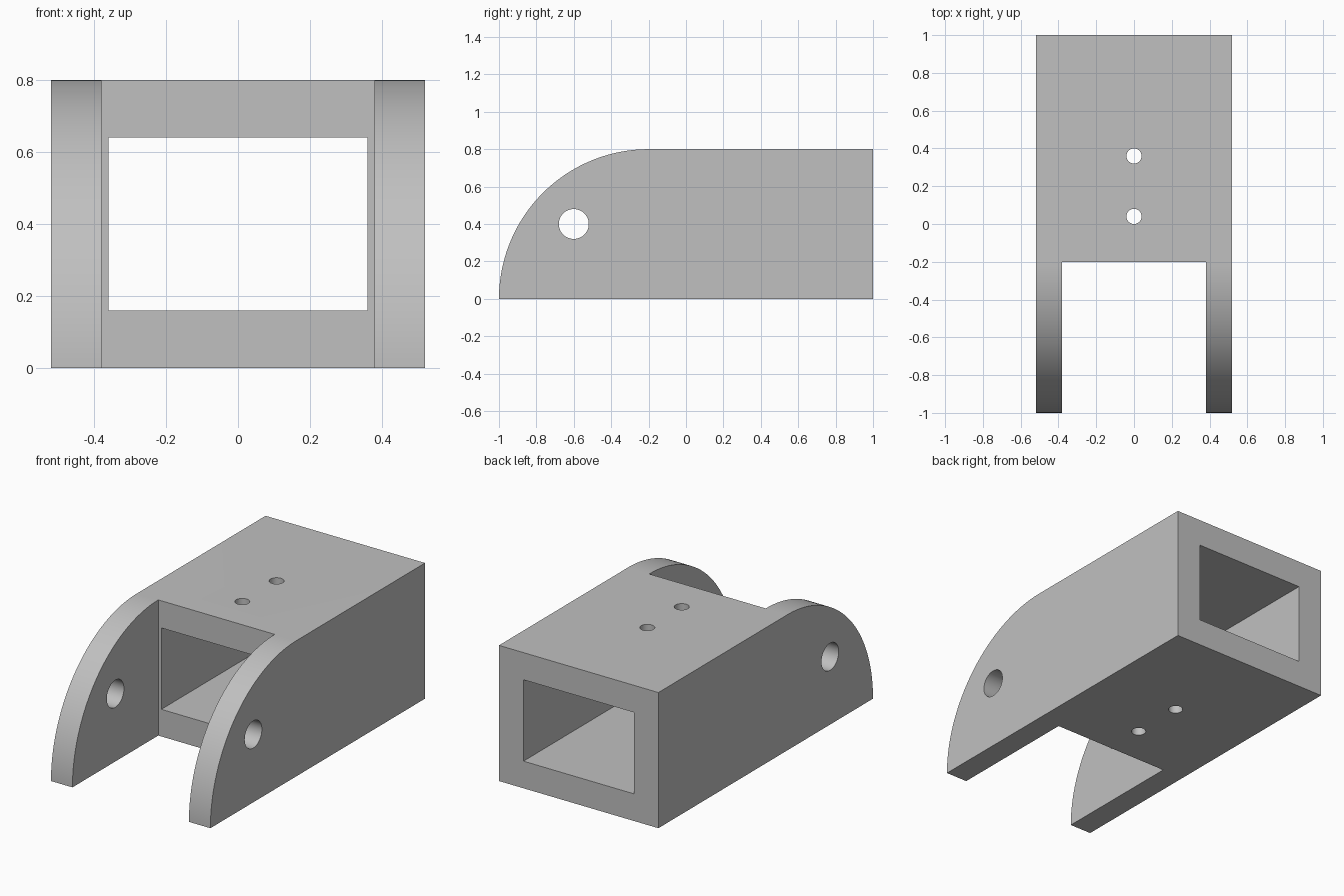
import bpy, bmesh, math
from mathutils import Matrix, Vector

cube = bpy.data.objects.get("Cube")
if cube:
    bpy.data.objects.remove(cube, do_unlink=True)

HALF_WIDTH, HEIGHT = 0.52, 0.8
SLOT_Y = -0.2

grey = bpy.data.materials.new("plain grey")
grey.use_nodes = True
colour = (0.53, 0.53, 0.53, 1)
grey.diffuse_color = colour
grey.node_tree.nodes["Principled BSDF"].inputs["Base Color"].default_value = colour


def make_object(name, bm):
    bmesh.ops.recalc_face_normals(bm, faces=bm.faces)
    mesh = bpy.data.meshes.new(name)
    bm.to_mesh(mesh)
    bm.free()
    mesh.materials.append(grey)
    obj = bpy.data.objects.new(name, mesh)
    bpy.context.collection.objects.link(obj)
    return obj


def box(name, low, high):
    low, high = Vector(low), Vector(high)
    bm = bmesh.new()
    place = Matrix.Translation((low + high) / 2) @ Matrix.Diagonal((*(high - low), 1))
    bmesh.ops.create_cube(bm, size=1, matrix=place)
    return make_object(name, bm)


def cylinder(name, centre, radius, depth, axis):
    bm = bmesh.new()
    turn = Vector(axis).to_track_quat("Z", "Y").to_matrix().to_4x4()
    bmesh.ops.create_cone(bm, cap_ends=True, segments=48, radius1=radius, radius2=radius,
                          depth=depth, matrix=Matrix.Translation(centre) @ turn)
    return make_object(name, bm)


# Clevis body: side profile with a quarter-round nose, extruded across the width
steps = 64
profile = [(1, 0), (1, HEIGHT)]
for i in range(steps + 1):
    a = math.pi / 2 * (1 + i / steps)
    profile.append((SLOT_Y + HEIGHT * math.cos(a), max(0, HEIGHT * math.sin(a))))
bm = bmesh.new()
side = bm.faces.new([bm.verts.new((-HALF_WIDTH, y, z)) for y, z in profile])
extruded = bmesh.ops.extrude_face_region(bm, geom=[side])["geom"]
bmesh.ops.translate(bm, vec=(2 * HALF_WIDTH, 0, 0),
                    verts=[v for v in extruded if isinstance(v, bmesh.types.BMVert)])
body = make_object("clevis_body", bm)

# Cutters: slot between the arms, rectangular tunnel, pivot bore, screw holes
cutters = [
    box("slot_cutter", (-0.38, -1.2, -0.2), (0.38, SLOT_Y, 1)),
    box("tunnel_cutter", (-0.36, -0.5, 0.16), (0.36, 1.2, 0.64)),
    cylinder("pivot_bore_cutter", (0, -0.6, 0.4), 0.08, 2, (1, 0, 0)),
]
for y in (0.04, 0.36):
    cutters.append(cylinder("screw_hole_cutter", (0, y, 0.4), 0.04, 2, (0, 0, 1)))

bpy.ops.object.select_all(action="DESELECT")
bpy.context.view_layer.objects.active = body
body.select_set(True)
for cutter in cutters:
    cut = body.modifiers.new(cutter.name, "BOOLEAN")
    cut.operation = "DIFFERENCE"
    cut.solver = "EXACT"
    cut.object = cutter
    bpy.ops.object.modifier_apply(modifier=cut.name)
for cutter in cutters:
    bpy.data.objects.remove(cutter, do_unlink=True)

bpy.ops.object.shade_smooth_by_angle(angle=math.radians(30))
